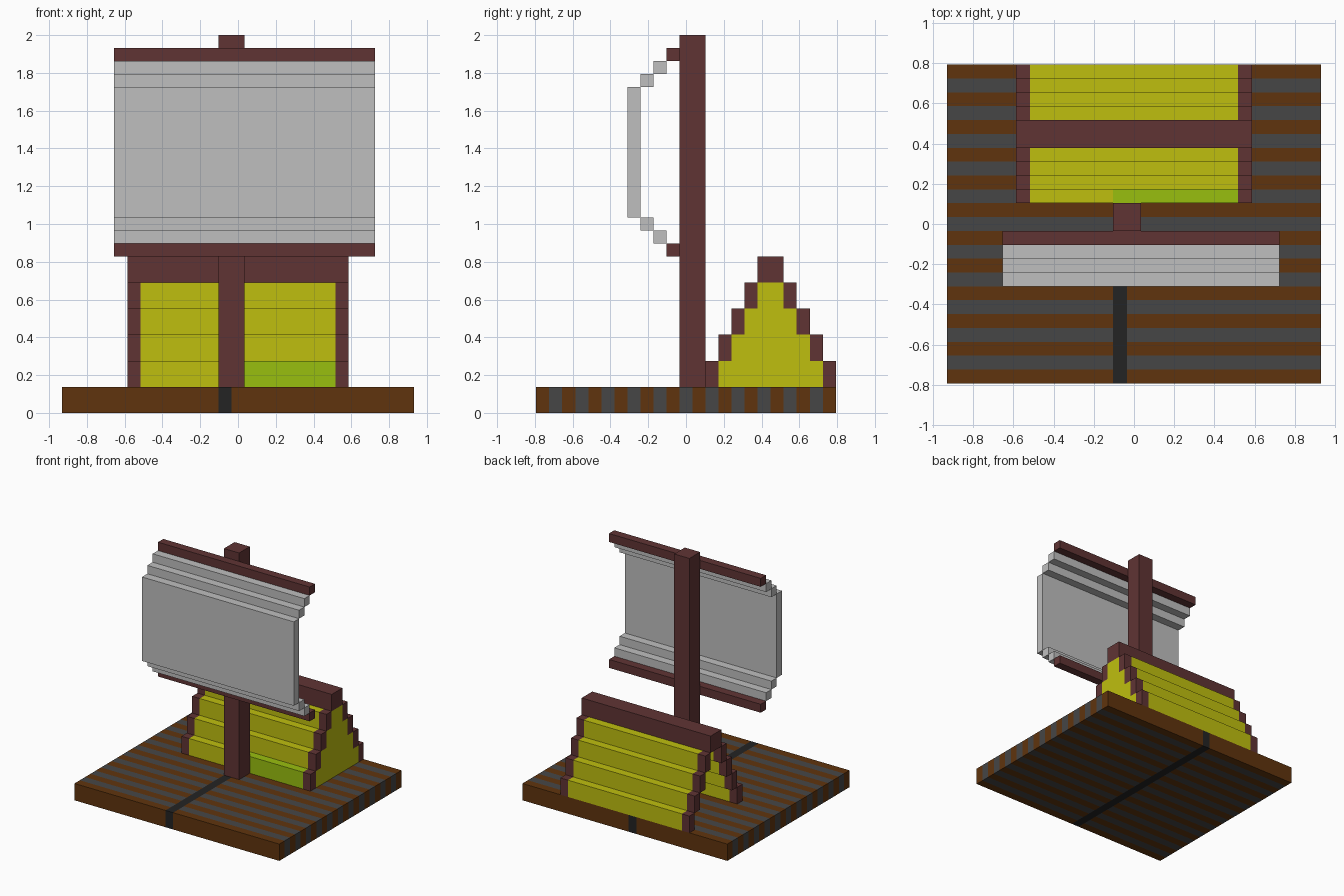
import bpy
import bmesh
from mathutils import Matrix, Vector

U = 2 / 29  # edge of one building block

default = bpy.data.objects.get("Cube")
if default:
    bpy.data.objects.remove(default, do_unlink=True)


def material(name, r, g, b):
    # display values converted to linear
    colour = [((c / 255 + 0.055) / 1.055) ** 2.4 for c in (r, g, b)] + [1]
    m = bpy.data.materials.new(name)
    m.use_nodes = True
    m.diffuse_color = colour
    m.node_tree.nodes["Principled BSDF"].inputs["Base Color"].default_value = colour
    return m


wood = material("red brown wood", 96, 52, 52)
plank = material("orange brown plank", 96, 52, 13)
slate = material("slate grey", 70, 70, 70)
black = material("near black", 35, 35, 35)
canvas = material("light grey canvas", 191, 191, 191)
yellow = material("yellow cloth", 191, 191, 15)
green = material("lime cloth", 153, 191, 15)


def add_box(bm, x, y, z):
    """Add a box from (low, high) ranges given in blocks."""
    size = Vector((x[1] - x[0], y[1] - y[0], z[1] - z[0])) * U
    centre = Vector((sum(x), sum(y), sum(z))) * U / 2
    bmesh.ops.create_cube(bm, size=1, matrix=Matrix.Translation(centre) @ Matrix.Diagonal(size.to_4d()))


def finish(name, bm, *mats):
    mesh = bpy.data.meshes.new(name)
    bm.to_mesh(mesh)
    bm.free()
    for m in mats:
        mesh.materials.append(m)
    obj = bpy.data.objects.new(name, mesh)
    bpy.context.collection.objects.link(obj)
    return obj


def boxes(name, mat, *ranges):
    bm = bmesh.new()
    for r in ranges:
        add_box(bm, *r)
    return finish(name, bm, mat)


# Deck: one slab cut into cross planks with a dark centre strip
bm = bmesh.new()
add_box(bm, (-13.5, 13.5), (-11.5, 11.5), (0, 2))
cuts = [((0, (j - 11.5) * U, 0), (0, 1, 0)) for j in range(1, 23)]
cuts += [((x * U, 0, 0), (1, 0, 0)) for x in (-1.5, -0.5)]
for point, normal in cuts:
    bmesh.ops.bisect_plane(bm, geom=bm.verts[:] + bm.edges[:] + bm.faces[:],
                           plane_co=point, plane_no=normal)
for f in bm.faces:
    c = f.calc_center_median() / U
    row = min(22, max(0, int(c.y + 11.5)))
    f.material_index = 2 if -1.5 < c.x < -0.5 else row % 2
finish("deck", bm, plank, slate, black)

# Mast
boxes("mast", wood, ((-1.5, 0.5), (-0.5, 1.5), (2, 29)))

# Billowing sail between two spars
SPAN = (-9.5, 10.5)
boxes("upper_spar", wood, (SPAN, (-1.5, -0.5), (27, 28)))
boxes("lower_spar", wood, (SPAN, (-1.5, -0.5), (12, 13)))
folds = [(SPAN, (-4.5, -3.5), (15, 25))]
for k in (1, 2):
    y = (-1.5 - k, -0.5 - k)
    folds += [(SPAN, y, (27 - k, 28 - k)), (SPAN, y, (12 + k, 13 + k))]
boxes("sail", canvas, *folds)

# Stepped tent: cloth slopes, wooden end frames, one closed end
MID = 6.5
frames, cloth, wall = [], [], []
for k in range(4):
    z = (2 + 2 * k, 4 + 2 * k)
    outer, inner = 5 - k, 4 - k
    for y in ((MID - outer, MID - inner), (MID + inner, MID + outer)):
        frames += [((-8.5, -7.5), y, z), ((7.5, 8.5), y, z)]
        # the lowest front step is partly lime
        front_low = k == 0 and y[0] < MID
        cloth.append(((-7.5, -1.5 if front_low else 7.5), y, z))
    wall.append(((7.5, 8.5), (MID - inner, MID + inner), z))
boxes("tent_frames", wood, *frames)
boxes("tent_slopes", yellow, *cloth)
boxes("tent_end_wall", yellow, *wall)
boxes("tent_lime_panel", green, ((-1.5, 7.5), (MID - 5, MID - 4), (2, 4)))
boxes("tent_ridge", wood, ((-8.5, 8.5), (MID - 1, MID + 1), (10, 12)))
